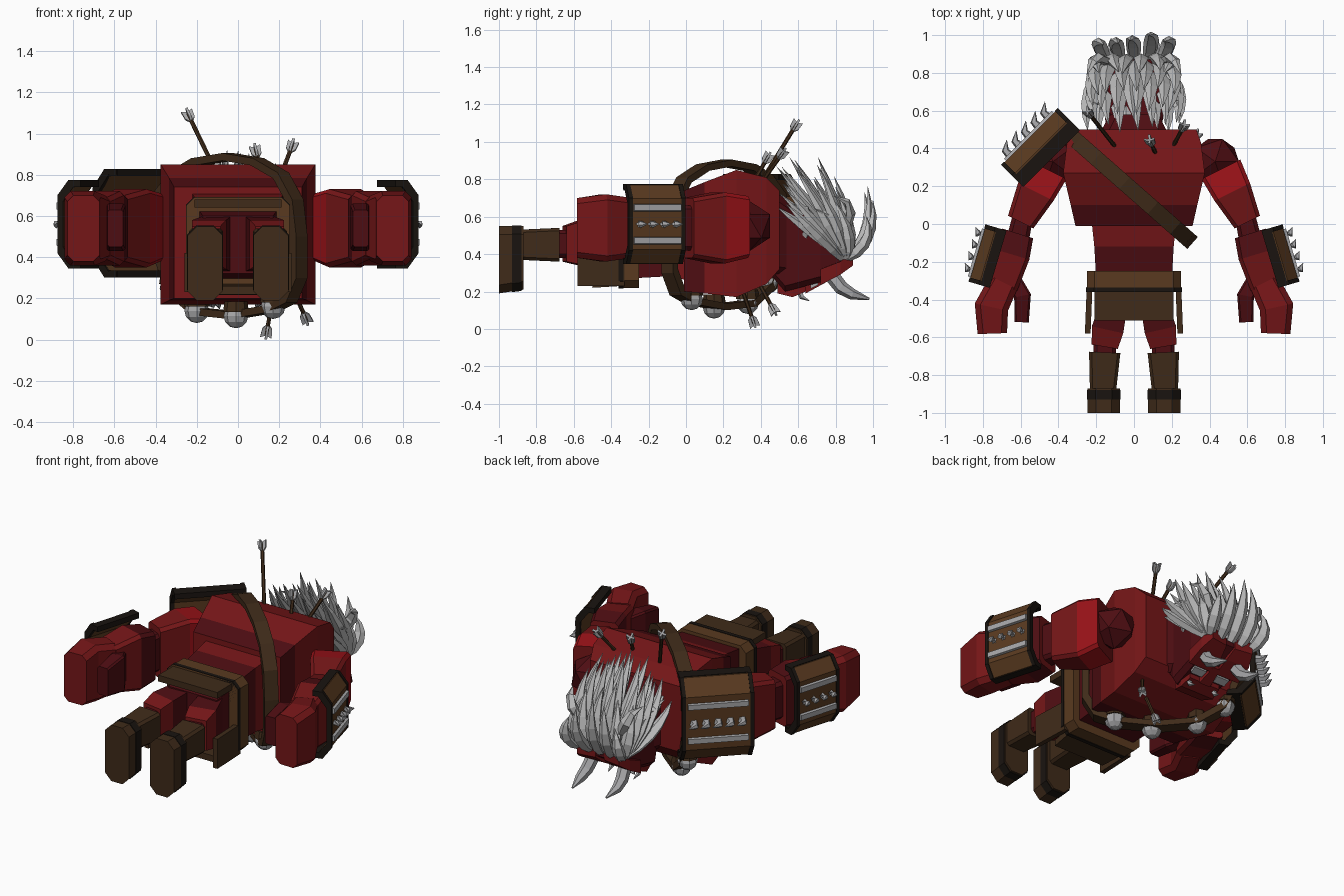
import bpy, bmesh, math, random
from mathutils import Vector as V

if "Cube" in bpy.data.objects:
    bpy.data.objects.remove(bpy.data.objects["Cube"])

random.seed(4)

def mat(name, r, g, b):
    m = bpy.data.materials.new(name)
    m.diffuse_color = (r, g, b, 1)
    m.use_nodes = True
    m.node_tree.nodes["Principled BSDF"].inputs["Base Color"].default_value = m.diffuse_color
    return m

RED = mat("red_skin", .18, .008, .009)
BRIGHT = mat("bright_red_skin", .32, .006, .009)
DRED = mat("dark_red_skin", .075, .004, .006)
BROWN = mat("leather", .1, .042, .014)
MID = mat("boot_leather", .05, .024, .01)
DARK = mat("dark_leather", .01, .007, .005)
HAIR = mat("grey_hair", .5, .5, .5)
METAL = mat("metal", .38, .38, .39)

def finish(name, bm, m, mirror=False):
    bmesh.ops.recalc_face_normals(bm, faces=bm.faces)
    me = bpy.data.meshes.new(name)
    bm.to_mesh(me)
    bm.free()
    me.materials.append(m)
    ob = bpy.data.objects.new(name, me)
    bpy.context.collection.objects.link(ob)
    if mirror:
        ob.modifiers.new("mirror", 'MIRROR').use_mirror_merge = False
    return ob

def skin(bm, rings, closed=False):
    """Bridge a list of equal point rings; cap the ends unless closed."""
    vs = [[bm.verts.new(p) for p in r] for r in rings]
    n = len(vs[0])
    for a, b in zip(vs, vs[1:] + ([vs[0]] if closed else [])):
        for i in range(n):
            bm.faces.new((a[i], a[(i + 1) % n], b[(i + 1) % n], b[i]))
    if not closed:
        bm.faces.new(vs[0])
        bm.faces.new(vs[-1])

def limb(name, secs, m, c=0.0, mirror=False, first=None):
    """Loft box sections (x, y, half width, z low, z high), corner cut c, own material on first segment."""
    bm = bmesh.new()
    rings = []
    for i, (x, y, w, z0, z1) in enumerate(secs):
        a, b = secs[max(i - 1, 0)], secs[min(i + 1, len(secs) - 1)]
        t = V((b[0] - a[0], b[1] - a[1], 0)).normalized()
        s = V((t.y, -t.x, 0))
        if s.x < 0:
            s = -s
        prof = [(-w, z0), (w, z0), (w, z1), (-w, z1)]
        if c:
            prof = [(-w + c, z0), (w - c, z0), (w, z0 + c), (w, z1 - c),
                    (w - c, z1), (-w + c, z1), (-w, z1 - c), (-w, z0 + c)]
        rings.append([V((x, y, 0)) + s * u + V((0, 0, z)) for u, z in prof])
    skin(bm, rings)
    ob = finish(name, bm, m, mirror)
    if first:
        ob.data.materials.append(first)
        for p in ob.data.polygons[:len(rings[0])]:
            p.material_index = 1

def tube(bm, pts, radii, sides=5, flat=1.0):
    """Tapered tube through points."""
    pts = [V(p) for p in pts]
    rings = []
    for i, p in enumerate(pts):
        t = (pts[min(i + 1, len(pts) - 1)] - pts[max(i - 1, 0)]).normalized()
        a = t.cross(V((1, 0, 0)) if abs(t.x) < .9 else V((0, 1, 0))).normalized()
        b = t.cross(a)
        rings.append([p + radii[i] * (a * math.cos(k * math.tau / sides) * flat
                      + b * math.sin(k * math.tau / sides)) for k in range(sides)])
    skin(bm, rings)

# Body
limb("torso", [(0, -.01, .31, .2, .74), (0, .1, .335, .19, .785), (0, .27, .375, .17, .85),
               (0, .43, .355, .24, .81), (0, .5, .33, .32, .74)], RED, first=DRED)
limb("neck", [(0, .44, .2, .3, .76), (0, .58, .13, .28, .66)], DRED, .04)
limb("waist", [(0, -.3, .2, .27, .66), (0, -.12, .21, .28, .69), (0, .02, .225, .26, .71)], RED, first=DRED)
limb("pelvis", [(0, -.46, .17, .32, .6), (0, -.28, .2, .28, .64)], DRED)
limb("thigh", [(.1, -.4, .07, .33, .6), (.14, -.56, .085, .34, .58),
               (.155, -.65, .07, .36, .55)], RED, mirror=True, first=DRED)
limb("knee", [(.155, -.63, .06, .38, .53), (.155, -.72, .06, .38, .53)], DRED, .02, True)

# Boots
limb("boot_shaft", [(.155, -.68, .083, .36, .54), (.165, -.9, .068, .37, .53)], MID, .015, True)
limb("foot", [(.16, -.87, .085, .21, .55), (.16, -1, .085, .19, .55)], MID, .045, True)
limb("foot_strap", [(.16, -.88, .088, .203, .553), (.16, -.93, .088, .197, .553)], DARK, .045, True)

# Belt and loincloth
limb("belt", [(0, -.36, .25, .22, .69), (0, -.25, .25, .22, .69)], BROWN, .04)
limb("belt_band", [(0, -.36, .253, .217, .693), (0, -.335, .253, .217, .693)], DARK, .04)
limb("back_flap", [(0, -.51, .21, .64, .68), (0, -.34, .21, .64, .68)], MID)
limb("front_flap", [(0, -.5, .18, .22, .26), (0, -.34, .2, .23, .27)], MID)
limb("side_flap", [(.245, -.58, .015, .23, .42), (.235, -.33, .015, .23, .42)], MID, mirror=True)

# Arms and hands
bm = bmesh.new()
bmesh.ops.create_icosphere(bm, subdivisions=1, radius=.14)
bmesh.ops.translate(bm, verts=bm.verts, vec=(.43, .33, .55))
finish("shoulder", bm, DRED, True)
limb("upper_arm", [(.46, .29, .115, .38, .71), (.52, .17, .105, .35, .73),
                   (.6, .01, .075, .38, .7)], RED, .02, True, BRIGHT)
limb("elbow", [(.59, .03, .055, .42, .66), (.62, -.1, .06, .42, .66)], DRED, .02, True)
limb("forearm", [(.615, -.05, .085, .38, .7), (.65, -.16, .1, .36, .72),
                 (.7, -.33, .085, .39, .69)], RED, .02, True, DRED)
limb("hand", [(.69, -.31, .08, .38, .7), (.755, -.44, .09, .36, .72),
              (.75, -.58, .078, .38, .7)], RED, .03, True)
limb("thumb", [(.64, -.3, .045, .45, .64), (.59, -.38, .045, .43, .66),
               (.595, -.52, .038, .45, .63)], DRED, .01, True)

# Armour plates: channel, dark edges, rails and hooked spikes
def plate(name, c, n, length, d, h, spikes, hook, mirror):
    c, n = V(c), V(n).normalized()
    t = V((-n.y, n.x, 0))
    if t.y < 0:
        t = -t
    at = lambda a, b, z: c + n * a + t * b + V((0, 0, z))

    def channel(part, b0, b1, g, m):
        out = [(-d, -h), (0, -h), (d, -h * .65), (d, h * .65), (0, h), (-d, h)]
        grow = lambda k: [(a + (k if a > -d else 0), z + k * math.copysign(1, z)) for a, z in out]
        prof = grow(g) + grow(-.025)[::-1]
        bm = bmesh.new()
        skin(bm, [[at(a, b, z) for a, z in prof] for b in (b0, b1)])
        finish(name + part, bm, m, mirror)
    e = length / 2
    channel("_shell", -e, e, 0, BROWN)
    for i, s in enumerate((-1, 1)):
        channel("_band_%d" % i, s * (e + .003), s * (e - .02), .004, DARK)
    bm = bmesh.new()
    for s in (-1, 1):
        skin(bm, [[at(a, b, s * z) for a, z in ((-d - .003, h - .03), (-d * .1, h - .03), (-d * .1, h + .004),
                                                (-d - .003, h + .004))] for b in (-e, e)])
    finish(name + "_edge", bm, DARK, mirror)
    bm = bmesh.new()
    for z in (-h * .42, h * .42):
        skin(bm, [[at(d + a, b, z + q) for a, q in ((-.01, -.022), (.015, -.016), (.015, .016), (-.01, .022))]
                  for b in (-e * .85, e * .85)])
    for i in range(spikes):
        b = e * 1.7 * ((i + .5) / spikes - .5)
        tube(bm, [at(d - .01, b, 0), at(d + hook * .55, b, 0), at(d + hook, b + hook * .6, 0)],
             [.028, .02, .001], 5)
    finish(name + "_spikes", bm, METAL, mirror)

plate("bracer", (.775, -.17, .56), (.959, .283, 0), .31, .055, .21, 4, .05, True)
plate("pauldron", (-.495, .405, .565), (-.71, .71, 0), .42, .08, .26, 5, .075, False)

# Bandolier strap and shot
cx, cz = -.03, .5
loop = [(-.38, .72), (-.3, .82), (-.2, .88), (-.05, .905), (.1, .88), (.22, .81), (.29, .68), (.31, .5),
        (.31, .3), (.26, .18), (.16, .13), (-.02, .1), (-.2, .12), (-.32, .22), (-.4, .45)]
w = V((.66, .75, 0)) * .042
bm = bmesh.new()
rings = []
for x, z in loop:
    o = V((x, .19 - .88 * (x + .02), z))
    i = o + (V((cx, .19 - .88 * (cx + .02), cz)) - o) * .09
    rings.append([o - w, o + w, i + w, i - w])
skin(bm, rings, True)
finish("shoulder_strap", bm, MID)
shot, cup = bmesh.new(), bmesh.new()
for x, y, z in ((.17, .03, .16), (-.01, .15, .115), (-.2, .33, .14), (-.32, .44, .25)):
    new = bmesh.ops.create_uvsphere(shot, u_segments=8, v_segments=6, radius=.06)["verts"]
    bmesh.ops.translate(shot, verts=new, vec=(x, y, z))
    tube(cup, [(x, y, z + .07), (x, y, z + .02)], [.055, .063], 8)
finish("shot", shot, METAL)
finish("shot_holders", cup, MID)

# Head and face (face looks down)
limb("head", [(0, .46, .12, .28, .62), (0, .53, .15, .2, .64), (0, .72, .17, .25, .6),
              (0, .87, .14, .35, .5)], DRED, .03)
limb("jaw", [(0, .49, .1, .19, .3), (0, .57, .12, .17, .3), (0, .64, .11, .2, .3)], RED)
limb("brow", [(.1, .72, .085, .235, .32), (.1, .82, .08, .29, .36), (.09, .885, .06, .34, .41)], RED, mirror=True)
limb("nose", [(0, .64, .04, .19, .3), (0, .75, .025, .25, .32)], RED)
limb("eye", [(.085, .665, .04, .215, .28), (.085, .705, .045, .235, .28)], METAL, mirror=True)
bm = bmesh.new()
tube(bm, [(.11, .76, .31), (.125, .83, .22), (.13, .89, .185), (.12, .98, .16)],
     [.04, .038, .03, .006], 6)
tube(bm, [(.09, .6, .22), (.095, .62, .17), (.09, .66, .15)], [.018, .014, .002], 5)
finish("horns_and_tusks", bm, METAL, True)

# Mane of long curved locks sweeping back from the crown
bm = bmesh.new()
for r in range(6):
    v = r / 5
    cols = (8, 7, 8, 7, 6, 5)[r]
    for k in range(cols):
        u = 2 * k / (cols - 1) - 1
        j = lambda s: random.uniform(-s, s)
        base = V((.15 * u, .83 + .04 * v, .38 + .06 * (1 - abs(u)) * (1 - v)))
        tip = V(((.23 - .06 * v) * u + j(.03), .46 + .51 * v ** 1.7 + .06 * abs(u) * (1 - v) + j(.03),
                 .74 + .2 * math.sin(math.pi * min(1, v * 1.1)) - .1 * abs(u) + j(.04)))
        mid = V(((.28 - .06 * v) * u, base.y + (tip.y - base.y) * .5 + .09 * v,
                 base.z + (tip.z - base.z) * (.36 + .14 * (1 - v))))
        pts = [base * (1 - s) ** 2 + mid * 2 * s * (1 - s) + tip * s * s for s in (0, .17, .4, .6, .8, 1)]
        tube(bm, pts, [.028, .04, .042, .035, .021, .001], 5, .75)
# flicked side locks
for s in (-1, 1):
    for y, z in ((.86, .62), (.76, .55), (.64, .58)):
        tube(bm, [(s * .14, y, z - .08), (s * .19, y + .02, z), (s * .22, y, z + .06), (s * .25, y - .07, z + .09)],
             [.03, .036, .026, .001], 5, .75)
finish("hair", bm, HAIR)

# Arrows: shaft and fletching
shafts, feathers = bmesh.new(), bmesh.new()
for base, tip in (((-.1, .41, .8), (-.25, .6, 1.11)), ((.19, .38, .75), (.27, .53, .96)),
                  ((.13, .34, .75), (.08, .45, .94)), ((.18, .28, .27), (.135, .37, .01)),
                  ((.24, .36, .3), (.34, .48, .08))):
    a, b = V(base), V(tip)
    d = (b - a).normalized()
    tube(shafts, [a, b - d * .02], [.011, .011], 6)
    s = d.cross(V((1, 0, 0))).normalized()
    for f in (s, d.cross(s), -s, -d.cross(s)):
        q = d.cross(f) * .006
        skin(feathers, [[b - d * .075 + k, b - d * .045 + f * .024 + k, b + f * .028 + k, b - d * .012 + k]
                        for k in (q, -q)])
finish("arrow_shafts", shafts, MID)
finish("arrow_feathers", feathers, METAL)
